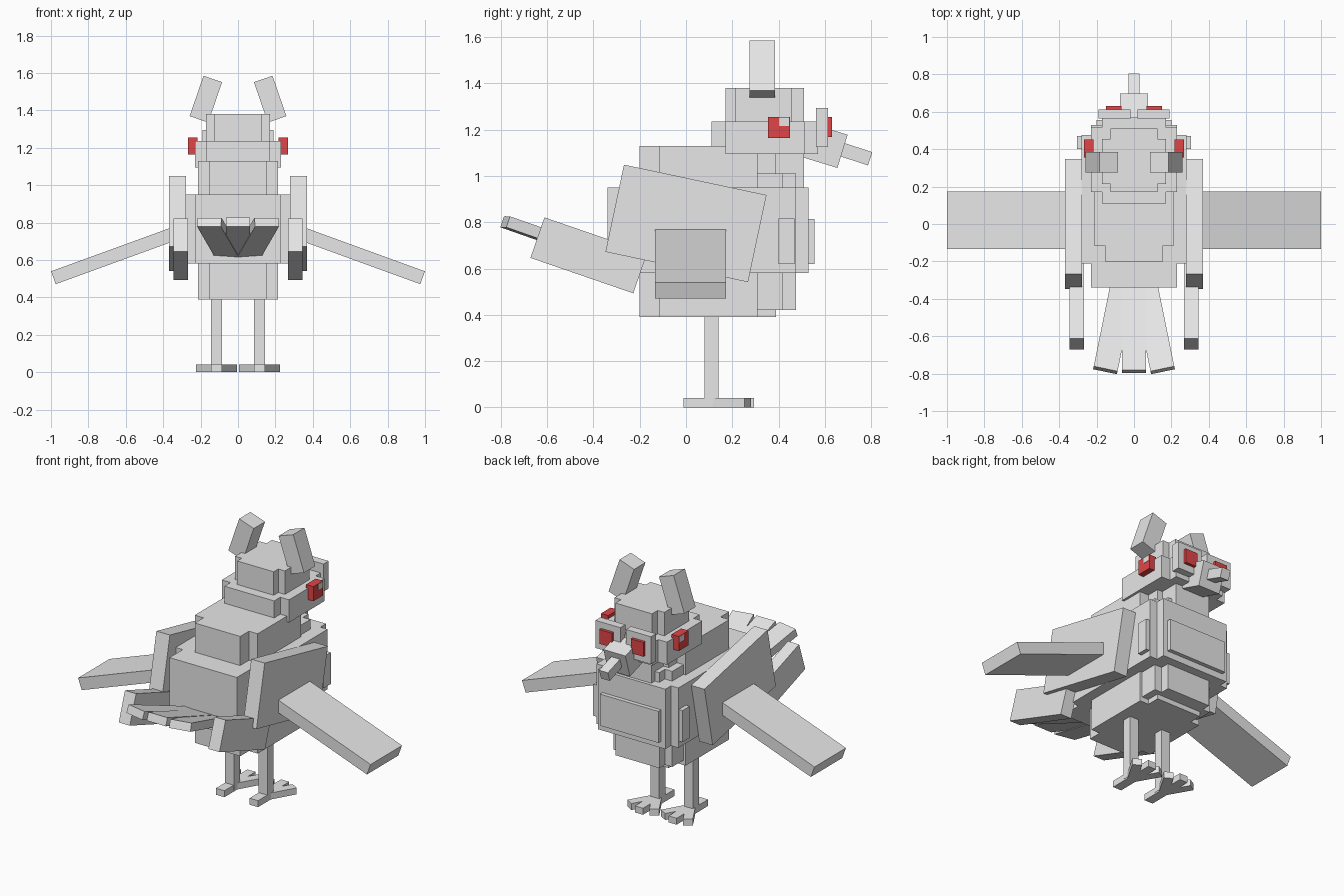
import bpy, bmesh
from math import radians
from mathutils import Matrix, Euler

cube = bpy.data.objects.get("Cube")
if cube:
    bpy.data.objects.remove(cube, do_unlink=True)


def material(name, rgb):
    m = bpy.data.materials.new(name)
    m.use_nodes = True
    m.diffuse_color = (*rgb, 1)
    m.node_tree.nodes["Principled BSDF"].inputs["Base Color"].default_value = (*rgb, 1)
    return m


GREY = material("plumage_grey", (0.8, 0.8, 0.8))
RED = material("eye_red", (0.75, 0.06, 0.065))


def finish(name, bm, mat):
    bmesh.ops.recalc_face_normals(bm, faces=bm.faces)
    mesh = bpy.data.meshes.new(name)
    bm.to_mesh(mesh)
    bm.free()
    mesh.materials.append(mat)
    bpy.context.collection.objects.link(bpy.data.objects.new(name, mesh))


def block(name, center, size, rot=(0, 0, 0), mat=GREY):
    """Box with a centre, a size and a rotation in degrees."""
    bm = bmesh.new()
    bmesh.ops.create_cube(bm, size=1)
    turn = Euler([radians(a) for a in rot]).to_matrix().to_4x4()
    bm.transform(Matrix.Translation(center) @ turn @ Matrix.Diagonal((*size, 1)))
    finish(name, bm, mat)


def span(name, x, y, z, mat=GREY):
    """Upright box between low and high limits."""
    block(name, [(a + b) / 2 for a, b in (x, y, z)],
          [abs(b - a) for a, b in (x, y, z)], mat=mat)


def pair(name, center, size, rot=(0, 0, 0), mat=GREY):
    """Box on the left and its mirror on the right."""
    for side, s in (("left", 1), ("right", -1)):
        block(f"{side}_{name}", (s * center[0], center[1], center[2]), size,
              (rot[0], s * rot[1], s * rot[2]), mat)


def tier(name, narrow, wide, ys, z0, z1):
    """Prism with notched corners; ys are narrow back, wide back, wide front, narrow front."""
    a, b, c, d = ys
    half = [(narrow, a), (narrow, b), (wide, b), (wide, c), (narrow, c), (narrow, d)]
    outline = half + [(-x, y) for x, y in reversed(half)]
    bm = bmesh.new()
    face = bm.faces.new([bm.verts.new((x, y, z0)) for x, y in outline])
    up = bmesh.ops.extrude_face_region(bm, geom=[face])["geom"]
    bmesh.ops.translate(bm, vec=(0, 0, z1 - z0),
                        verts=[v for v in up if isinstance(v, bmesh.types.BMVert)])
    finish(name, bm, GREY)


# Stacked body and head
tier("lower_body", 0.155, 0.215, (-0.20, -0.115, 0.31, 0.39), 0.39, 0.58)
tier("lower_breast", 0.15, 0.20, (0.30, 0.31, 0.42, 0.475), 0.42, 0.58)
tier("middle_body", 0.23, 0.28, (-0.34, -0.21, 0.475, 0.53), 0.58, 0.95)
tier("upper_body", 0.155, 0.215, (-0.20, -0.115, 0.31, 0.39), 0.95, 1.13)
tier("upper_breast", 0.15, 0.20, (0.30, 0.31, 0.42, 0.475), 0.95, 1.01)
span("throat", (-0.12, 0.12), (0.3, 0.51), (0.95, 1.1))
tier("head", 0.17, 0.23, (0.11, 0.17, 0.515, 0.57), 1.095, 1.235)
tier("crown", 0.125, 0.17, (0.17, 0.215, 0.455, 0.51), 1.235, 1.38)

# Breast plates
span("breast_plate", (-0.2, 0.2), (0.52, 0.555), (0.62, 0.815))
pair("side_plate", (0.285, 0.435, 0.718), (0.04, 0.07, 0.195))

# Face
pair("eye_plate", (0.105, 0.588, 1.21), (0.17, 0.05, 0.17))
pair("front_eye", (0.108, 0.618, 1.212), (0.085, 0.026, 0.088), mat=RED)
pair("side_eye", (0.241, 0.403, 1.21), (0.05, 0.095, 0.09), mat=RED)
pair("eye_glint", (0.2655, 0.424, 1.235), (0.005, 0.042, 0.036))
block("beak_base", (0, 0.6, 1.13), (0.15, 0.16, 0.15), (-17, 0, 0))
block("beak_tip", (0, 0.727, 1.097), (0.06, 0.145, 0.06), (-18, 0, 0))
pair("ear_tuft", (0.172, 0.33, 1.46), (0.105, 0.11, 0.228), (0, -19, 0))

# Wings
pair("wing_shoulder", (0.324, 0, 0.795), (0.092, 0.63, 0.385), (-12, 0, 0))
pair("wing_tip", (0.306, -0.42, 0.657), (0.076, 0.47, 0.185), (-19, 0, 0))
pair("spread_wing", (0.658, 0.02, 0.625), (0.7, 0.307, 0.073), (0, 20, 0))

# Tail fan
block("middle_tail_feather", (0, -0.52, 0.71), (0.13, 0.57, 0.05), (-19, 0, 0))
pair("tail_feather", (0.1, -0.52, 0.71), (0.13, 0.565, 0.05), (-19, 0, 11.5))

# Legs and splayed toes
pair("leg", (0.115, 0.11, 0.21), (0.06, 0.06, 0.4))
pair("back_toe", (0.115, 0.055, 0.02), (0.058, 0.13, 0.04))
pair("middle_toe", (0.115, 0.2, 0.02), (0.055, 0.19, 0.04))
for name, s in (("outer_toe", 1), ("inner_toe", -1)):
    pair(name, (0.115 + s * 0.0425, 0.193, 0.02), (0.055, 0.17, 0.04), (0, 0, -30 * s))
